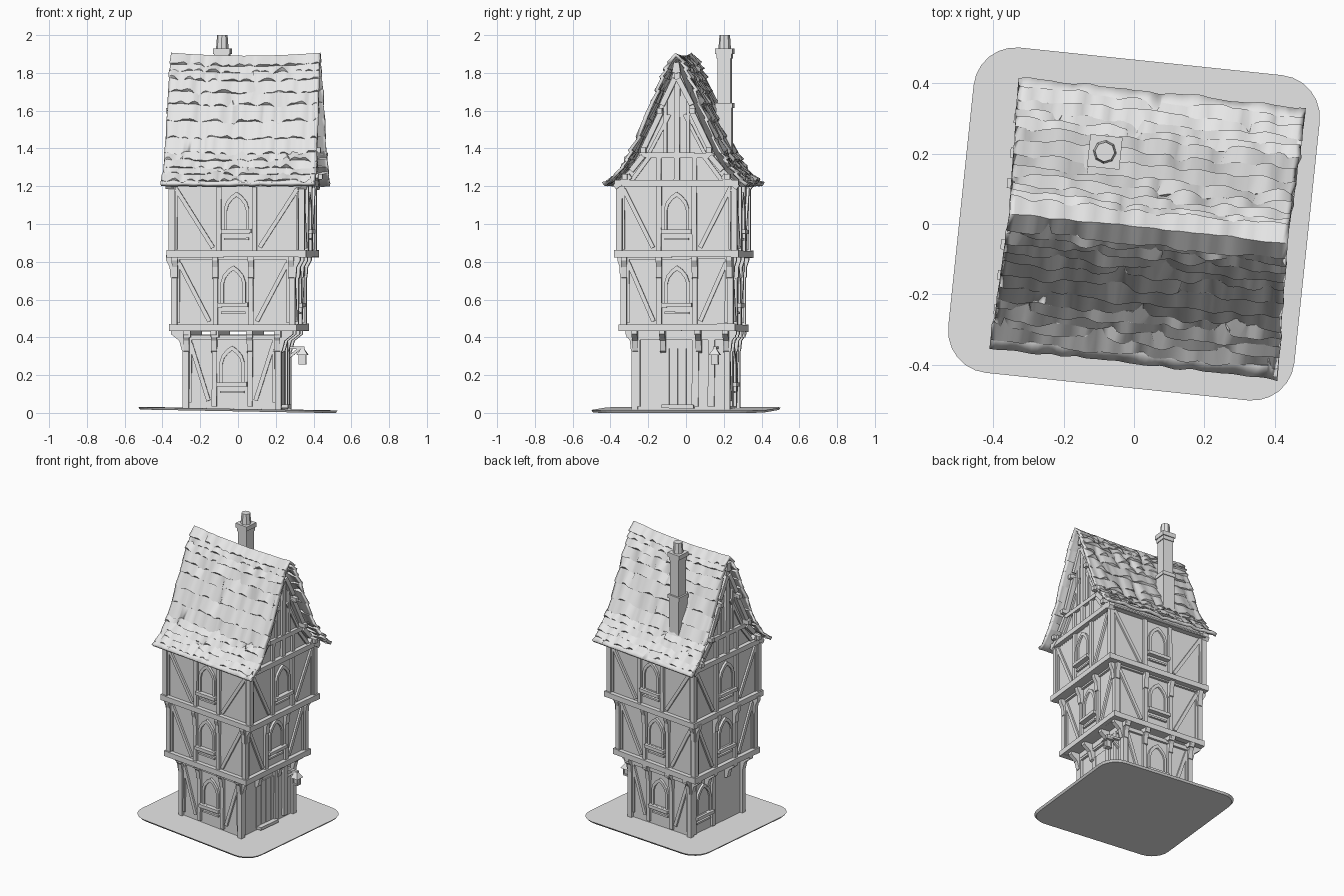
import bpy, bmesh, math, random
from mathutils import Matrix, Vector, noise

if "Cube" in bpy.data.objects:
    bpy.data.objects.remove(bpy.data.objects["Cube"])

random.seed(4)
TURN = Matrix.Rotation(math.radians(-6), 4, 'Z')
grey = bpy.data.materials.new("plain_grey")
grey.diffuse_color = (0.8, 0.8, 0.8, 1)
grey.use_nodes = True
grey.node_tree.nodes["Principled BSDF"].inputs["Base Color"].default_value = grey.diffuse_color


def finish(name, bm, centre=(0, 0)):
    """Turn a bmesh into a named object standing at centre, turned with the house."""
    bmesh.ops.recalc_face_normals(bm, faces=bm.faces)
    me = bpy.data.meshes.new(name)
    bm.to_mesh(me)
    bm.free()
    me.materials.append(grey)
    ob = bpy.data.objects.new(name, me)
    ob.matrix_world = Matrix.Translation((centre[0], centre[1], 0)) @ TURN
    bpy.context.collection.objects.link(ob)
    return ob


def prism(bm, ring_a, ring_b):
    """Solid between two matching polygons."""
    a = [bm.verts.new(p) for p in ring_a]
    b = [bm.verts.new(p) for p in ring_b]
    bm.faces.new(a)
    bm.faces.new(b[::-1])
    for i in range(len(a)):
        j = (i + 1) % len(a)
        bm.faces.new((a[i], b[i], b[j], a[j]))


def box(bm, x0, x1, y0, y1, z0, z1):
    ring = [(x0, y0), (x1, y0), (x1, y1), (x0, y1)]
    prism(bm, [(x, y, z0) for x, y in ring], [(x, y, z1) for x, y in ring])


class Side:
    """One wall plane: u runs along it, z up, o outwards. 0 front, 1 right, 2 back, 3 left."""
    def __init__(self, k, hw, hd):
        a = k * math.pi / 2
        self.n = Vector((math.sin(a), -math.cos(a), 0))
        self.t = Vector((math.cos(a), math.sin(a), 0))
        self.dist, self.half = (hd, hw) if k % 2 == 0 else (hw, hd)

    def at(self, u, z, o):
        return self.n * (self.dist + o) + self.t * u + Vector((0, 0, z))

    def plate(self, bm, pts, o0, o1):
        prism(bm, [self.at(u, z, o0) for u, z in pts], [self.at(u, z, o1) for u, z in pts])

    def beam(self, bm, p, q, w=0.03, o=0.0):
        p, q = Vector(p), Vector(q)
        d = (q - p).normalized()
        s = Vector((-d.y, d.x)) * w / 2
        wob = s * random.uniform(-0.25, 0.25)
        self.plate(bm, [p + s, p - s, q - s + wob, q + s + wob], -0.03, o)


def arch(w, z0, z1):
    """Pointed arch outline."""
    zs = z0 + (z1 - z0) * 0.58
    h = z1 - zs
    right = [(w, z0), (w, zs), (w * 0.82, zs + h * 0.42), (w * 0.42, zs + h * 0.78)]
    return right + [(0, z1)] + [(-u, z) for u, z in right[::-1]]


def window(bm, side, u0, z0, z1):
    """Pointed frame, pane, glazing bar and sill."""
    outer = [(u + u0, z) for u, z in arch(0.066, z0, z1)]
    inner = [(u + u0, z) for u, z in arch(0.05, z0 + 0.012, z1 - 0.025)]
    for i in range(len(outer)):
        j = (i + 1) % len(outer)
        side.plate(bm, [outer[i], outer[j], inner[j], inner[i]], -0.03, -0.002)
    side.plate(bm, inner, -0.03, -0.013)
    side.beam(bm, (u0 - 0.08, z0), (u0 + 0.08, z0), 0.022, 0.016)
    side.beam(bm, (u0 - 0.065, z0 - 0.04), (u0 + 0.065, z0 - 0.04), 0.012, -0.004)


# Ground plate, rounded and slightly tilted
bm = bmesh.new()
ring = []
for cx, cy, a0 in ((1, 1, 0), (-1, 1, 90), (-1, -1, 180), (1, -1, 270)):
    for i in range(7):
        a = math.radians(a0 + i * 15)
        ring.append((cx * 0.375 + 0.12 * math.cos(a), cy * 0.345 + 0.12 * math.sin(a)))
prism(bm, [(x * 0.98, y * 0.98, 0.009 - 0.018 * x) for x, y in ring],
      [(x, y, 0.022 - 0.018 * x) for x, y in ring])
finish("ground_plate", bm)

# Storeys: centre, half width, half depth, bottom, top
STOREYS = [("ground", (-0.005, 0), 0.262, 0.262, 0.015, 0.415),
           ("middle", (0.005, -0.014), 0.33, 0.30, 0.435, 0.84),
           ("upper", (0.025, -0.013), 0.362, 0.322, 0.825, 1.23)]
for n, (name, c, hw, hd, z0, z1) in enumerate(STOREYS):
    walls, beams, wins = bmesh.new(), bmesh.new(), bmesh.new()
    box(walls, 0.018 - hw, hw - 0.018, 0.018 - hd, hd - 0.018, z0, z1)
    for x in (-1, 1):
        for y in (-1, 1):
            px, py = x * (hw - 0.016), y * (hd - 0.016)
            box(beams, px - 0.016, px + 0.016, py - 0.016, py + 0.016, z0, z1)
    for k in range(4):
        s = Side(k, hw, hd)
        e = s.half
        zb, zt = z0 + 0.02, z1 - 0.015
        if n:
            s.beam(beams, (-e - 0.01, zb - 0.004), (e + 0.01, zb - 0.004), 0.036, 0.01)
        s.beam(beams, (-e, zt), (e, zt), 0.026, -0.002)
        if n == 0 and k == 1:
            # Doorway with posts and threshold
            for u in (-0.235, 0.075, 0.16):
                s.beam(beams, (u, zb), (u, zt), 0.035, 0.0)
            s.beam(beams, (-0.10, 0.035), (0.07, 0.035), 0.02, 0.02)
            for u in (-0.105, -0.06, -0.015, 0.03):
                s.plate(wins, [(u, 0.03), (u + 0.042, 0.03), (u + 0.042, 0.34), (u, 0.34)], -0.03, -0.011)
        elif n == 0 and k == 3:
            # Plain bay with one offset window
            for u in (-0.22, -0.04):
                s.beam(beams, (u, zb), (u, zt), 0.03, 0.0)
            window(wins, s, -0.13, 0.14, 0.355)
        else:
            for m in (-1, 1):
                s.beam(beams, (m * 0.095, zb), (m * 0.095, zt), 0.026, -0.002)
                s.beam(beams, (m * (e - 0.04), zt - 0.03), (m * 0.125, zb + 0.03), 0.022, -0.005)
                s.beam(beams, (m * (e - 0.04), zb + 0.02), (m * (e - 0.04), zt), 0.012, -0.008)
            window(wins, s, 0, z0 + 0.135, z1 - 0.06)
    if n < 2:
        # Curved brackets carrying the next storey
        up = STOREYS[n + 1]
        for k in range(4):
            s, t = Side(k, hw, hd), Side(k, up[2], up[3])
            reach = t.dist - s.dist - 0.005
            top = up[4] + 0.012
            for u in (-s.half + 0.02, -0.095, 0.095, s.half - 0.02):
                prof = [(-0.02, top - 0.13), (0.004, top - 0.12), (reach * 0.3, top - 0.065),
                        (reach, top - 0.03), (reach, top), (-0.02, top)]
                prism(beams, [s.at(u - 0.015, z, o) for o, z in prof],
                      [s.at(u + 0.015, z, o) for o, z in prof])
    finish(name + "_walls", walls, c)
    finish(name + "_timbers", beams, c)
    finish(name + "_openings", wins, c)

# Joists between ground and middle storeys
bm = bmesh.new()
for x in (-0.24, -0.09, 0.09, 0.24):
    box(bm, x - 0.018, x + 0.018, -0.29, 0.29, 0.40, 0.45)
finish("floor_joists", bm)

# Roof curve: half depth and height from ridge to eave
CURVE = [(0.0, 1.885), (0.045, 1.80), (0.115, 1.63), (0.215, 1.39), (0.28, 1.285), (0.365, 1.195)]


def roof_at(t):
    f = min(t * (len(CURVE) - 1), len(CURVE) - 1.001)
    i = int(f)
    return Vector(CURVE[i]).lerp(Vector(CURVE[i + 1]), f - i)


def half_depth(z):
    for (d0, a), (d1, b) in zip(CURVE, CURVE[1:]):
        if b <= z <= a:
            return d0 + (d1 - d0) * (a - z) / (a - b)
    return CURVE[-1][0]


# Sagging roof with uneven stepped shingle courses
ROWS, COLS = 13, 56
steps = []
for r in range(ROWS):
    steps += [(r / ROWS, 0.0, r), ((r + 1) / ROWS, 1.0, r)]
path = [(-1,) + s for s in steps[::-1]] + [(1,) + s for s in steps[1:]]
bm = bmesh.new()
grid = []
for sy, t, lift, r in path:
    row = []
    for c in range(COLS + 1):
        v = c / COLS * 2 - 1
        d, z = roof_at(t)
        rough = noise.noise((v * 6, r * 1.7 + sy * 40, 0.3))
        out = 0.003 + lift * max(0.001, 0.007 + 0.016 * rough) if t > 0 else 0
        wave = 0.010 * noise.noise((v * 8, sy * 9, t * 12)) * min(1, 8 * t)
        z += (out + wave) * 0.45 - 0.016 * (1 - v * v) * (1 - t)
        z += lift * 0.012 * noise.noise((v * 9, r * 3.1, sy * 5)) * (0 < t < 1)
        row.append(bm.verts.new((v * (0.397 + 0.014 * t), sy * (d + (out + wave) * 0.85), z)))
    grid.append(row)
for a, b in zip(grid, grid[1:]):
    for i in range(COLS):
        bm.faces.new((a[i], a[i + 1], b[i + 1], b[i]))
roof = finish("roof", bm, (0.04, -0.012))
if sum(p.normal.z for p in roof.data.polygons) < 0:
    roof.data.flip_normals()
mod = roof.modifiers.new("thickness", 'SOLIDIFY')
mod.thickness, mod.offset = 0.022, -1

# Gable walls and their timbers
gable, timbers = bmesh.new(), bmesh.new()
edge = [(max(d - 0.025, 0), z - 0.03 * (d == 0)) for d, z in CURVE]
ring = edge[::-1] + [(-d, z) for d, z in edge[1:] if d > 0]
prism(gable, [(-0.345, y, z) for y, z in ring], [(0.345, y, z) for y, z in ring])
for k in (1, 3):
    s = Side(k, 0.362, 0.322)
    s.beam(timbers, (-0.33, 1.215), (0.33, 1.215), 0.034, 0.012)
    s.beam(timbers, (-0.2, 1.365), (0.2, 1.365), 0.028, 0.004)
    s.beam(timbers, (0, 1.22), (0, 1.80), 0.03, 0.002)
    for m in (-1, 1):
        s.beam(timbers, (m * 0.06, 1.365), (m * 0.06, 1.70), 0.018, -0.004)
        s.beam(timbers, (m * 0.095, 1.22), (m * 0.095, 1.36), 0.024, 0)
        s.beam(timbers, (m * 0.24, 1.23), (m * 0.14, 1.36), 0.022, -0.003)
        s.beam(timbers, (m * 0.15, 1.37), (m * 0.04, 1.58), 0.018, -0.006)
        for (d0, a), (d1, b) in zip(CURVE, CURVE[1:]):
            s.beam(timbers, (m * max(d0 - 0.036, 0), a - 0.03), (m * max(d1 - 0.036, 0.01), b), 0.028, 0.014)
    # Purlin ends
    for z in (1.25, 1.39, 1.6):
        for m in (-1, 1):
            u = m * (half_depth(z) - 0.04)
            s.plate(timbers, [(u - 0.014, z - 0.014), (u + 0.014, z - 0.014),
                              (u + 0.014, z + 0.014), (u - 0.014, z + 0.014)], -0.03, 0.035)
finish("gable_walls", gable, (0.025, -0.012))
finish("gable_timbers", timbers, (0.025, -0.012))

# Chimney: half size and height of each section, plus the pot
bm = bmesh.new()
for w, a, b in ((0.041, 1.30, 1.62), (0.046, 1.615, 1.64), (0.035, 1.64, 1.89), (0.040, 1.875, 1.90),
                (0.046, 1.90, 1.93)):
    box(bm, -w, w, -w, w, a, b)
bmesh.ops.create_cone(bm, cap_ends=True, segments=8, radius1=0.034, radius2=0.028, depth=0.08,
                      matrix=Matrix.Translation((0, 0, 1.96)))
finish("chimney", bm, (-0.083, 0.205))

# Lantern on its bracket beside the door
bm = bmesh.new()
box(bm, -0.085, 0.01, -0.009, 0.009, 0.338, 0.352)
prism(bm, [(-0.08, -0.008, 0.28), (-0.08, -0.008, 0.30), (-0.02, -0.008, 0.345), (-0.01, -0.008, 0.335)],
      [(-0.08, 0.008, 0.28), (-0.08, 0.008, 0.30), (-0.02, 0.008, 0.345), (-0.01, 0.008, 0.335)])
bmesh.ops.create_cone(bm, cap_ends=True, segments=4, radius1=0.042, radius2=0.008, depth=0.038,
                      matrix=Matrix.Translation((0, 0, 0.325)) @ Matrix.Rotation(math.pi / 4, 4, 'Z'))
box(bm, -0.013, 0.013, -0.013, 0.013, 0.265, 0.31)
box(bm, -0.019, 0.019, -0.019, 0.019, 0.257, 0.268)
for x in (-0.016, 0.016):
    for y in (-0.016, 0.016):
        box(bm, x - 0.003, x + 0.003, y - 0.003, y + 0.003, 0.26, 0.31)
finish("lantern", bm, (0.342, 0.153))

# Smooth the roof while keeping shingle edges crisp
bpy.context.view_layer.objects.active = roof
roof.select_set(True)
bpy.ops.object.shade_smooth_by_angle(angle=math.radians(35))
